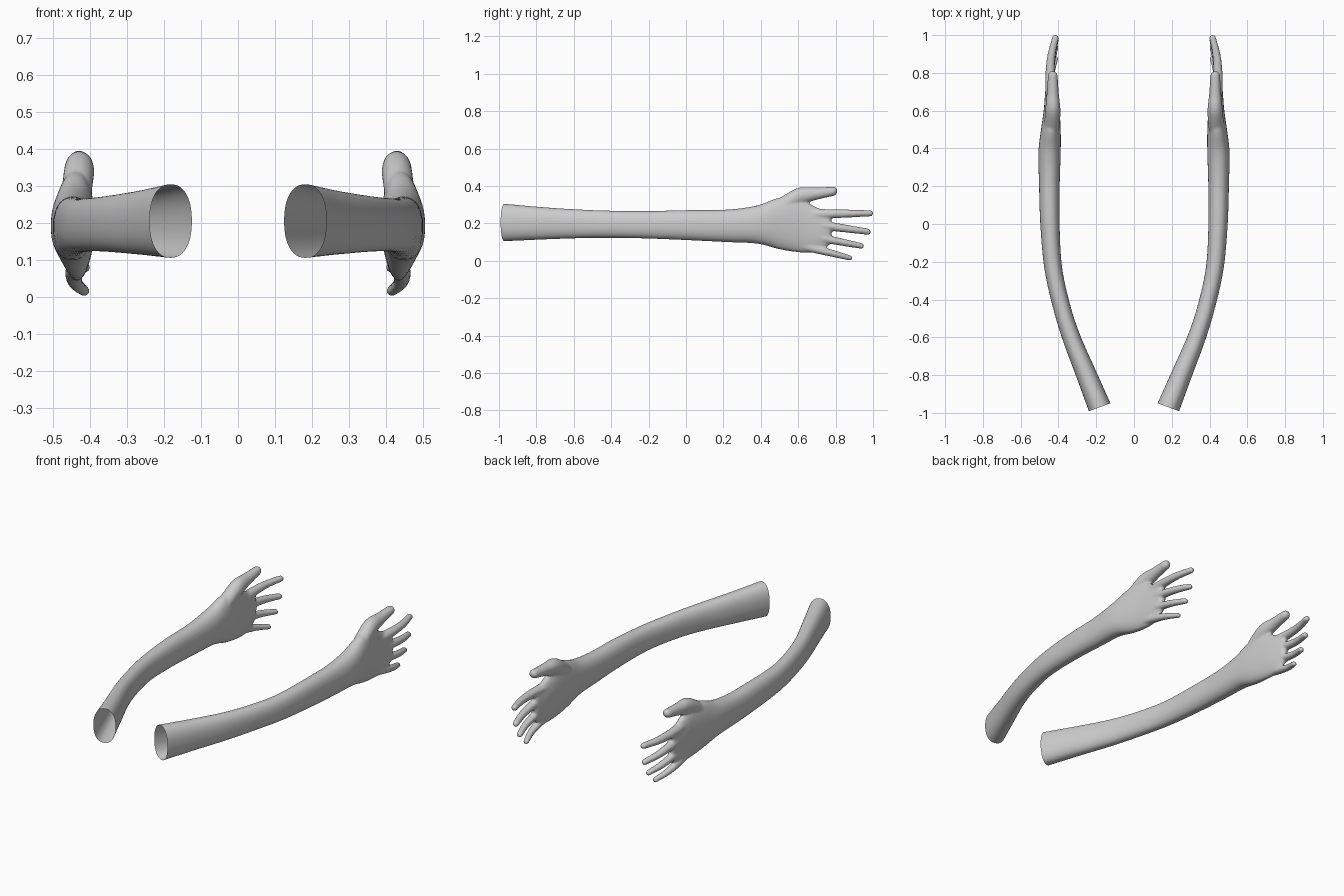
import bpy, bmesh, math
from mathutils import Vector

if "Cube" in bpy.data.objects:
    bpy.data.objects.remove(bpy.data.objects["Cube"])

skin = bpy.data.materials.new("light grey")
skin.diffuse_color = (0.6, 0.6, 0.6, 1)
skin.use_nodes = True
skin.node_tree.nodes["Principled BSDF"].inputs["Base Color"].default_value = skin.diffuse_color


def spline(pts, steps):
    """Smooth curve through stations of (x, y, z, half width, half height)."""
    p = [pts[0]] + pts + [pts[-1]]
    out = []
    for i in range(1, len(p) - 2):
        for s in range(steps):
            t = s / steps
            out.append([0.5 * (2 * b + (c - a) * t + (2 * a - 5 * b + 4 * c - d) * t * t
                               + (3 * b - a - 3 * c + d) * t ** 3)
                        for a, b, c, d in zip(*p[i - 1:i + 3])])
    return out + [list(pts[-1])]


def loft(bm, pts, power=2.0, steps=6, sides=28, dome=True):
    """Closed tube along the stations, with an optional rounded tip."""
    st = spline(pts, steps)
    if dome:
        end, d = st[-1], (Vector(st[-1][:3]) - Vector(st[-2][:3])).normalized()
        r = min(end[3], end[4])
        for k in range(1, 6):
            a = k / 5.4 * math.pi / 2
            c = Vector(end[:3]) + d * r * math.sin(a)
            st.append([*c, end[3] * math.cos(a), end[4] * math.cos(a)])
    rings = []
    for i, (x, y, z, w, h) in enumerate(st):
        lo, hi = st[max(i - 1, 0)], st[min(i + 1, len(st) - 1)]
        side = Vector((hi[1] - lo[1], lo[0] - hi[0], 0)).normalized()
        ring = []
        for k in range(sides):
            a = 2 * math.pi * k / sides
            u, v = math.cos(a), math.sin(a)
            u = math.copysign(abs(u) ** (2 / power), u) * w
            v = math.copysign(abs(v) ** (2 / power), v) * h
            ring.append(bm.verts.new(Vector((x, y, z + v)) + side * u))
        rings.append(ring)
    for r0, r1 in zip(rings, rings[1:]):
        for k in range(sides):
            n = (k + 1) % sides
            bm.faces.new((r0[k], r0[n], r1[n], r1[k]))
    bm.faces.new(rings[0][::-1])
    bm.faces.new(rings[-1])


bm = bmesh.new()

# Arm and palm, starting a little past the shoulder opening
loft(bm, [
    (0.160, -1.025, 0.205, 0.062, 0.102),
    (0.182, -0.970, 0.205, 0.061, 0.100),
    (0.255, -0.790, 0.201, 0.054, 0.088),
    (0.332, -0.600, 0.198, 0.048, 0.078),
    (0.385, -0.430, 0.196, 0.046, 0.073),
    (0.428, -0.230, 0.193, 0.047, 0.073),
    (0.445, 0.000, 0.191, 0.051, 0.080),
    (0.448, 0.220, 0.187, 0.055, 0.087),
    (0.447, 0.380, 0.194, 0.059, 0.102),
    (0.440, 0.500, 0.200, 0.052, 0.138),
    (0.436, 0.600, 0.191, 0.042, 0.145),
    (0.437, 0.690, 0.168, 0.034, 0.122),
    (0.440, 0.755, 0.170, 0.025, 0.095)], power=2.25, sides=40)

# Thumb
loft(bm, [
    (0.440, 0.460, 0.262, 0.040, 0.045),
    (0.430, 0.590, 0.338, 0.041, 0.049),
    (0.430, 0.690, 0.358, 0.032, 0.034),
    (0.430, 0.785, 0.371, 0.026, 0.025)])

# Fingers: base y, base z, tip y, tip z, base radius, tip radius
for y0, z0, y1, z1, r0, r1 in [
        (0.66, 0.250, 0.985, 0.254, 0.029, 0.017),
        (0.66, 0.200, 0.972, 0.156, 0.028, 0.017),
        (0.64, 0.138, 0.937, 0.080, 0.027, 0.016),
        (0.62, 0.082, 0.876, 0.016, 0.027, 0.015)]:
    path = []
    for t, x in [(0, 0.436), (0.35, 0.444), (0.7, 0.438), (1, 0.416)]:
        r = r0 + (r1 - r0) * t
        path.append((x, y0 + (y1 - y0) * t, z0 + (z1 - z0) * t, r * 1.05, r))
    loft(bm, path, sides=20)

rough = bpy.data.meshes.new("right_arm")
bm.to_mesh(rough)
bm.free()
arm = bpy.data.objects.new("right_arm", rough)
bpy.context.collection.objects.link(arm)

# Fuse the parts into one soft skin
fuse = arm.modifiers.new("fuse", 'REMESH')
fuse.mode = 'VOXEL'
fuse.voxel_size = 0.0065
soft = arm.modifiers.new("soften", 'SMOOTH')
soft.factor = 0.5
soft.iterations = 6
fused = bpy.data.meshes.new_from_object(
    arm.evaluated_get(bpy.context.evaluated_depsgraph_get()))
arm.modifiers.clear()

# Cut the open shoulder end
bm = bmesh.new()
bm.from_mesh(fused)
bmesh.ops.bisect_plane(bm, geom=bm.verts[:] + bm.edges[:] + bm.faces[:],
                       plane_co=(0.182, -0.970, 0.2),
                       plane_no=(0.345, 0.939, 0), clear_inner=True)
for f in bm.faces:
    f.smooth = True
    f.material_index = 0
bm.to_mesh(fused)

# Mirrored left arm
for v in bm.verts:
    v.co.x = -v.co.x
bmesh.ops.reverse_faces(bm, faces=bm.faces[:])
left = bpy.data.meshes.new("left_arm")
bm.to_mesh(left)
bm.free()
arm.data = fused
other = bpy.data.objects.new("left_arm", left)
bpy.context.collection.objects.link(other)
for mesh in (fused, left):
    mesh.materials.clear()
    mesh.materials.append(skin)
